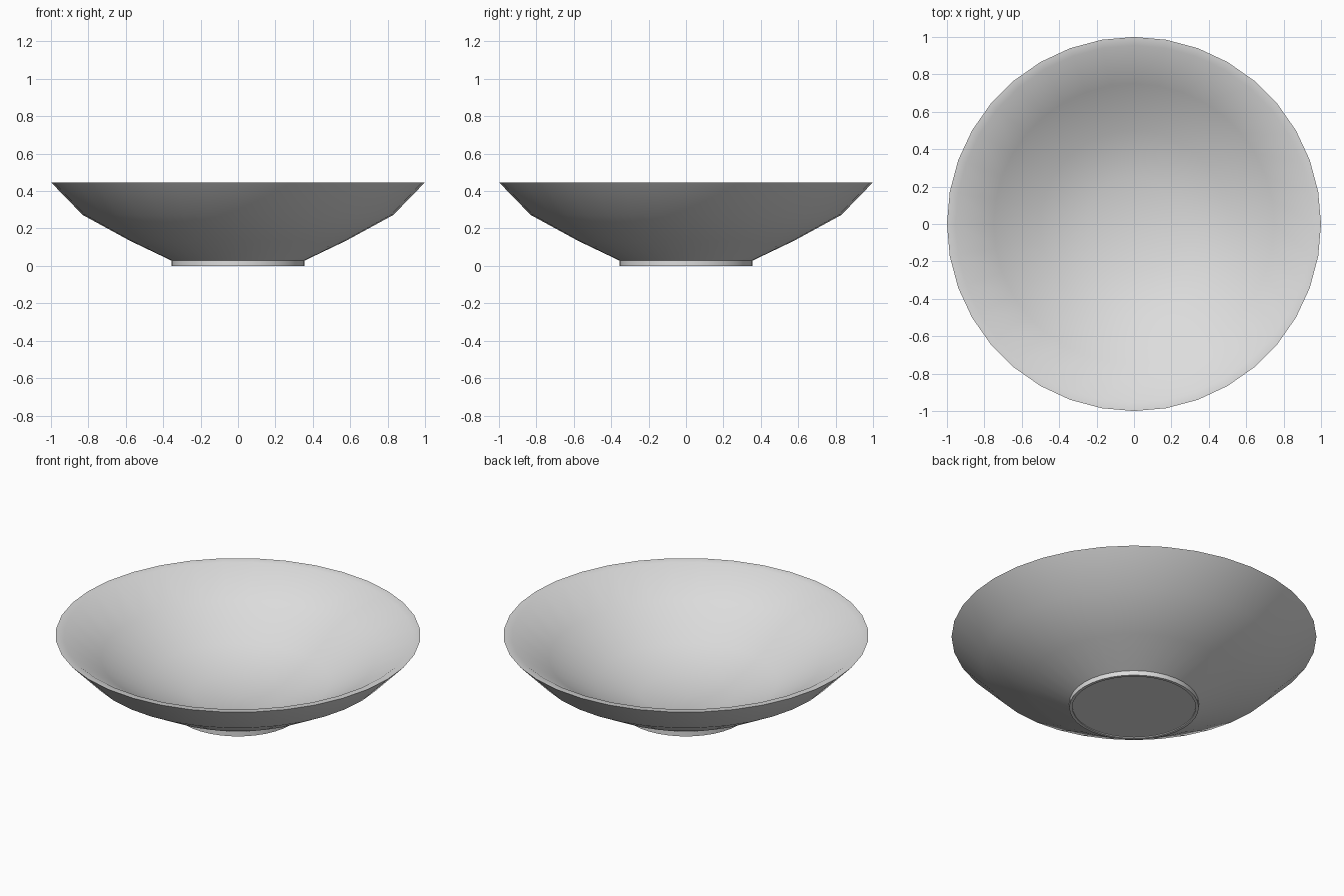
import bpy
import bmesh
import math

cube = bpy.data.objects.get("Cube")
if cube:
    bpy.data.objects.remove(cube, do_unlink=True)

SIDES = 36

# Material
clay = bpy.data.materials.new("light_grey")
clay.use_nodes = True
colour = (0.72, 0.72, 0.72, 1)
clay.diffuse_color = colour
clay.node_tree.nodes["Principled BSDF"].inputs["Base Color"].default_value = colour


def lathe(name, profile, material, smooth_angle):
    """Turn a (radius, height) profile around the z axis."""
    bm = bmesh.new()
    verts = [bm.verts.new((r, 0, z)) for r, z in profile]
    edges = [bm.edges.new(pair) for pair in zip(verts, verts[1:])]
    bmesh.ops.spin(bm, geom=verts + edges, cent=(0, 0, 0), axis=(0, 0, 1),
                   angle=math.tau, steps=SIDES, use_duplicate=False)
    bmesh.ops.remove_doubles(bm, verts=bm.verts, dist=0.0005)
    bmesh.ops.recalc_face_normals(bm, faces=bm.faces)
    mesh = bpy.data.meshes.new(name)
    bm.to_mesh(mesh)
    bm.free()
    mesh.materials.append(material)
    obj = bpy.data.objects.new(name, mesh)
    bpy.context.collection.objects.link(obj)
    bpy.ops.object.select_all(action='DESELECT')
    obj.select_set(True)
    bpy.context.view_layer.objects.active = obj
    bpy.ops.object.shade_smooth_by_angle(angle=math.radians(smooth_angle))
    return obj


# Recessed base and foot ring
foot = [(0, 0.006), (0.338, 0.006), (0.338, 0), (0.355, 0), (0.355, 0.028)]
# Outer wall up to the rim
outside = [(0.575, 0.133), (0.83, 0.272), (1, 0.447)]
# Lip, inner wall and floor
inside = [(0.955, 0.443), (0.75, 0.31), (0.5, 0.165), (0.25, 0.095), (0, 0.08)]

lathe("bowl", foot + outside + inside, clay, 50)
